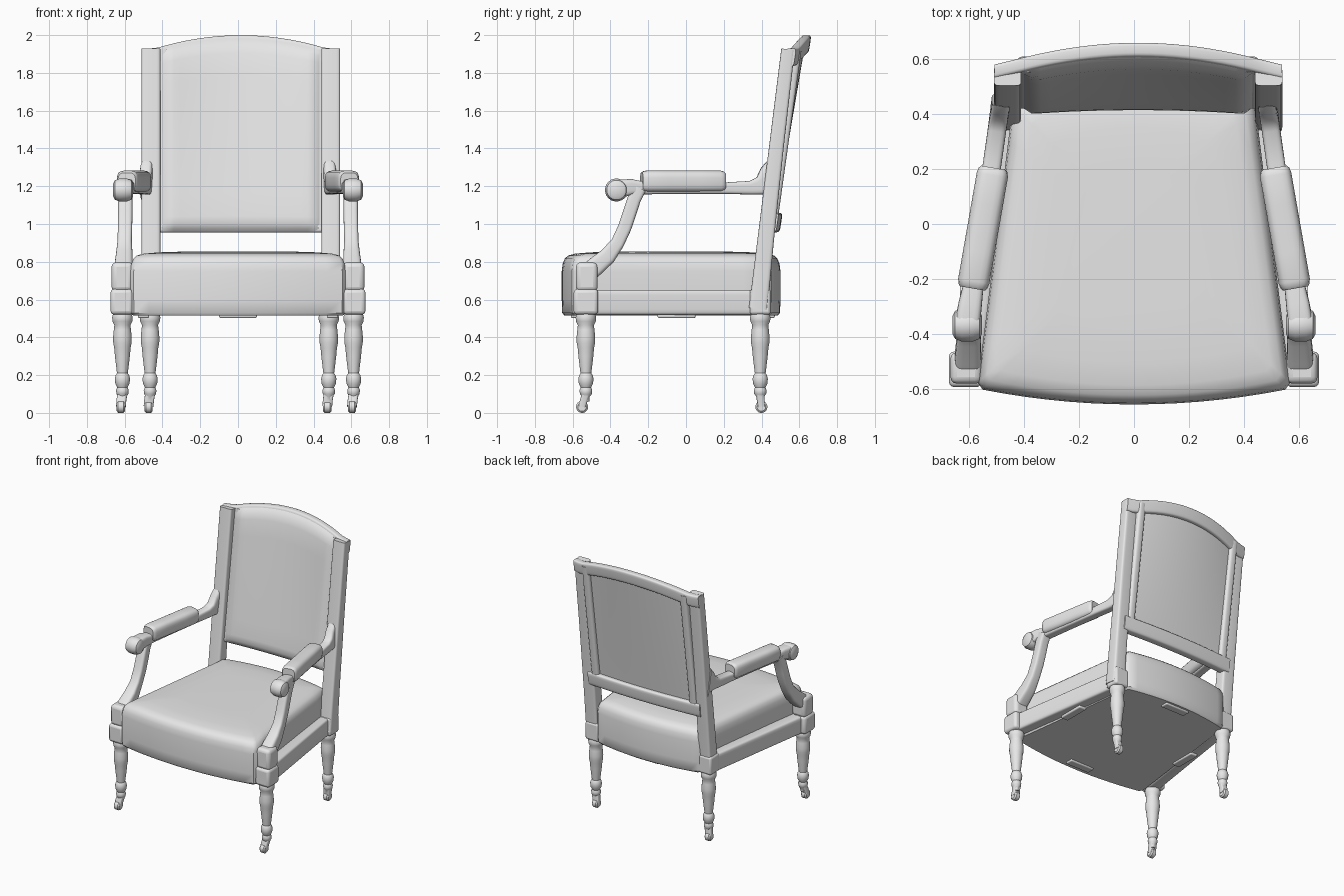
import bpy, bmesh, math
from mathutils import Vector

cube = bpy.data.objects.get("Cube")
if cube:
    bpy.data.objects.remove(cube, do_unlink=True)

grey = bpy.data.materials.new("plain_grey")
grey.use_nodes = True
grey.diffuse_color = (0.8, 0.8, 0.8, 1)
grey.node_tree.nodes["Principled BSDF"].inputs["Base Color"].default_value = grey.diffuse_color

X, Y, Z = Vector((1, 0, 0)), Vector((0, 1, 0)), Vector((0, 0, 1))
BACK_X = 0.015  # the backrest sits slightly off centre


def loft(name, rings, angle=40):
    """Skin a list of equal rings of points and cap both ends."""
    bm = bmesh.new()
    rows = [[bm.verts.new(p) for p in r] for r in rings]
    n = len(rows[0])
    for a, b in zip(rows, rows[1:]):
        for i in range(n):
            j = (i + 1) % n
            bm.faces.new((a[i], a[j], b[j], b[i]))
    bm.faces.new(rows[0][::-1])
    bm.faces.new(rows[-1])
    bmesh.ops.recalc_face_normals(bm, faces=bm.faces)
    mesh = bpy.data.meshes.new(name)
    bm.to_mesh(mesh)
    bm.free()
    mesh.materials.append(grey)
    ob = bpy.data.objects.new(name, mesh)
    bpy.context.collection.objects.link(ob)
    bpy.ops.object.select_all(action='DESELECT')
    ob.select_set(True)
    bpy.context.view_layer.objects.active = ob
    bpy.ops.object.shade_smooth_by_angle(angle=math.radians(angle))
    return ob


def ring(c, u, v, a, b, p, n=20):
    """Rounded rectangle (small p) to ellipse (p = 1) around a centre."""
    pts = []
    for i in range(n):
        t = 2 * math.pi * (i + 0.5) / n
        cs, sn = math.cos(t), math.sin(t)
        pts.append(c + u * a * math.copysign(abs(cs) ** p, cs)
                   + v * b * math.copysign(abs(sn) ** p, sn))
    return pts


def sweep(name, path, sizes, side=X, p=0.45):
    """Sweep a rounded section along a path; sizes are half extents."""
    path = [Vector(q) for q in path]
    if isinstance(sizes, tuple):
        sizes = [sizes] * len(path)
    rings = []
    for i, c in enumerate(path):
        t = (path[min(i + 1, len(path) - 1)] - path[max(i - 1, 0)]).normalized()
        v = t.cross(side).normalized()
        rings.append(ring(c, v.cross(t), v, *sizes[i], p))
    return loft(name, rings)


def box(name, c, size, bevel=0.015):
    hx, hy, hz = (s / 2 for s in size)
    c = Vector(c)
    rings = [[c + Vector((x, y, z)) for x, y in ((-hx, -hy), (hx, -hy), (hx, hy), (-hx, hy))]
             for z in (-hz, hz)]
    ob = loft(name, rings)
    mod = ob.modifiers.new("soft_edges", 'BEVEL')
    mod.width, mod.segments = bevel, 3


def turned(name, x, y, profile):
    loft(name, [ring(Vector((x, y, z)), X, Y, r, r, 1) for r, z in profile])


def post_y(z):
    """Front line of the raked back posts."""
    return 0.345 + 0.125 * (z - 0.65)


def back_y(x, z):
    """Front surface of the raked and bowed backrest."""
    bow = 0.02 + 0.045 * (z - 0.95)
    return post_y(z) + bow * (1 - (x / 0.5) ** 2)


def top_z(x):
    return max(1.93, 2.0 - 0.06 * (x / 0.42) ** 2)


def spread(a, b, n):
    return [a + (b - a) * i / (n - 1) for i in range(n)]


# Seat upholstery: bowed front and back, tapering sides, rounded top
def seat_ring(z, inset):
    f, b = 0.572 - inset, 0.44 - inset
    r = 0.02
    pts = [(x, -0.6 + inset - 0.058 * (1 - (x / f) ** 2)) for x in spread(-f + r, f - r, 15)]
    sides = [(f + (b - f) * t, -0.6 + inset + (1.05 - 2 * inset) * t) for t in spread(0.02, 0.98, 9)]
    pts += sides
    pts += [(x, 0.45 - inset + 0.05 * (1 - (x / b) ** 2)) for x in spread(b - r, -b + r, 15)]
    pts += [(-x, y) for x, y in sides[::-1]]
    return [Vector((x, y, z)) for x, y in pts]


seat_profile = [(0.515, 0.014), (0.53, 0.002), (0.6, 0), (0.75, 0), (0.79, 0.005), (0.817, 0.016),
                (0.833, 0.034), (0.843, 0.07), (0.85, 0.15), (0.854, 0.28)]
loft("seat_upholstery", [seat_ring(z, i) for z, i in seat_profile])

# Small tabs under the seat
for name, x, y, sx, sy in (("front", 0, -0.58, 0.2, 0.06), ("back", 0, 0.44, 0.2, 0.06),
                           ("left", 0.5, -0.05, 0.06, 0.2), ("right", -0.5, -0.05, 0.06, 0.2)):
    box(name + "_under_tab", (x, y, 0.514), (sx, sy, 0.024), 0.008)

# Back upholstery: padded front, recessed rear
rings = []
for t in (0, 0.015, 0.04, 0.08, 0.2, 0.4, 0.6, 0.8, 0.92, 0.96, 0.985, 1):
    front, rear = [], []
    for x in spread(-0.425, 0.425, 25):
        z = 0.96 + t * (top_z(x) - 0.012 - 0.96)
        edge = min(t * 1.0, (1 - t) * 0.8, 0.425 - abs(x))
        sink = 0.035 * max(0, 1 - edge / 0.06) ** 2
        front.append(Vector((x + BACK_X, back_y(x, z) + sink, z)))
        rear.append(Vector((x + BACK_X, back_y(x, z) + 0.058, z)))
    rings.append(front + rear[::-1])
loft("back_upholstery", rings)


# Curved rails of the back frame
def back_rail(name, half, low, high, near, far):
    rings = []
    for x in spread(-half, half, 25):
        z0, z1 = low(x), high(x)
        mid = (z0 + z1) / 2
        c = Vector((x + BACK_X, back_y(x, mid) + (near + far) / 2, mid))
        lean = Vector((0, 0.15, 1)).normalized()
        rings.append(ring(c, Y, lean, (far - near) / 2, (z1 - z0) / 2, 0.4))
    loft(name, rings)


back_rail("top_rail", 0.524, lambda x: top_z(x) - 0.095, top_z, 0.03, 0.084)
back_rail("bottom_rail", 0.47, lambda x: 0.955, lambda x: 1.06, 0.03, 0.092)

leg_profile = [(0.04, 0.54), (0.05, 0.525), (0.055, 0.505), (0.053, 0.485), (0.043, 0.465),
               (0.046, 0.44), (0.05, 0.4), (0.049, 0.37), (0.044, 0.345), (0.04, 0.3),
               (0.034, 0.25), (0.029, 0.21), (0.036, 0.2), (0.041, 0.18), (0.038, 0.155),
               (0.028, 0.135), (0.034, 0.12), (0.032, 0.1), (0.02, 0.085), (0.018, 0.06)]

for s, side in ((1, "left"), (-1, "right")):
    # Legs with casters
    for end, x, y, dy in (("front", s * 0.612, -0.53, -0.02), ("back", s * 0.473 + BACK_X / 2, 0.393, 0.006)):
        leg = f"{end}_{side}"
        turned(leg + "_leg", x, y, leg_profile)
        sweep(leg + "_caster_fork", [(x, y, 0.1), (x - 0.005, y + dy / 2, 0.07), (x - 0.008, y + dy, 0.035)],
              (0.026, 0.02))
        sweep(leg + "_caster_wheel", [(x - 0.008 + d, y + dy, 0.032) for d in (-0.022, -0.014, 0.014, 0.022)],
              [(0.023, 0.023), (0.032, 0.032), (0.032, 0.032), (0.023, 0.023)], Y, 1)

    # Corner blocks and side rail
    box(f"front_{side}_block", (s * 0.615, -0.53, 0.588), (0.12, 0.13, 0.135), 0.02)
    box(f"front_{side}_upper_block", (s * 0.612, -0.525, 0.72), (0.115, 0.115, 0.155), 0.025)
    box(f"back_{side}_block", (s * 0.473 + BACK_X / 2, 0.393, 0.588), (0.112, 0.11, 0.135), 0.015)
    sweep(f"{side}_side_rail", [(s * 0.6, -0.5, 0.585), (s * 0.465, 0.4, 0.585)], (0.045, 0.066), p=0.3)

    # Raked back post, thinning upwards, and the inner stile behind the upholstery
    px = s * 0.476 + BACK_X
    post = [(0.55, 0.05), (0.9, 0.044), (1.4, 0.039), (1.925, 0.036)]
    sweep(f"{side}_back_post", [(px, post_y(z) + d, z) for z, d in post],
          [(0.05, d) for z, d in post], p=0.3)
    sweep(f"{side}_back_stile", [(s * 0.411 + BACK_X, back_y(0.411, z) + 0.057, z) for z in spread(0.98, 1.92, 5)],
          (0.03, 0.03), p=0.6)

    # Arm, flaring into the back post
    arm = [(0.485, 0.45, 1.225), (0.488, 0.425, 1.22), (0.493, 0.39, 1.202), (0.5, 0.34, 1.192),
           (0.517, 0.22, 1.19), (0.55, 0, 1.19), (0.585, -0.22, 1.19), (0.597, -0.29, 1.196), (0.607, -0.36, 1.185)]
    heights = (0.11, 0.08, 0.048, 0.036, 0.031, 0.031, 0.033, 0.042, 0.05)
    widths = [0.034] * 6 + [0.037, 0.043, 0.046]
    sweep(f"{side}_arm", [(s * x, y, z) for x, y, z in arm], list(zip(widths, heights)))

    # Padded armrest
    pad = [(t, 0.205 - 0.44 * t) for t in (0, 0.02, 0.06, 0.3, 0.7, 0.94, 0.98, 1)]
    grow = (0.8, 0.93, 1, 1, 1, 1, 0.93, 0.8)
    sweep(f"{side}_arm_pad", [(s * (0.512 + 0.077 * t), y, 1.226) for t, y in pad],
          [(0.058 * g, 0.057 * g) for g in grow], p=0.6)

    # Scrolled hand rest
    roll = [(-0.053, 0.035), (-0.044, 0.052), (-0.02, 0.061), (0.02, 0.061), (0.044, 0.052), (0.053, 0.035)]
    sweep(f"{side}_arm_scroll", [(s * (0.608 + d), -0.368, 1.18) for d, r in roll],
          [(r, r) for d, r in roll], Y, 1)

    # Curved arm support
    support = [(0.608, -0.54, 0.72), (0.605, -0.48, 0.775), (0.602, -0.415, 0.83), (0.6, -0.362, 0.9),
               (0.598, -0.325, 0.98), (0.597, -0.298, 1.06), (0.597, -0.275, 1.13), (0.597, -0.245, 1.19)]
    sweep(f"{side}_arm_support", [(s * x, y, z) for x, y, z in support],
          [(0.05, 0.05), (0.048, 0.05), (0.044, 0.045)] + [(0.038, 0.036)] * 5)
